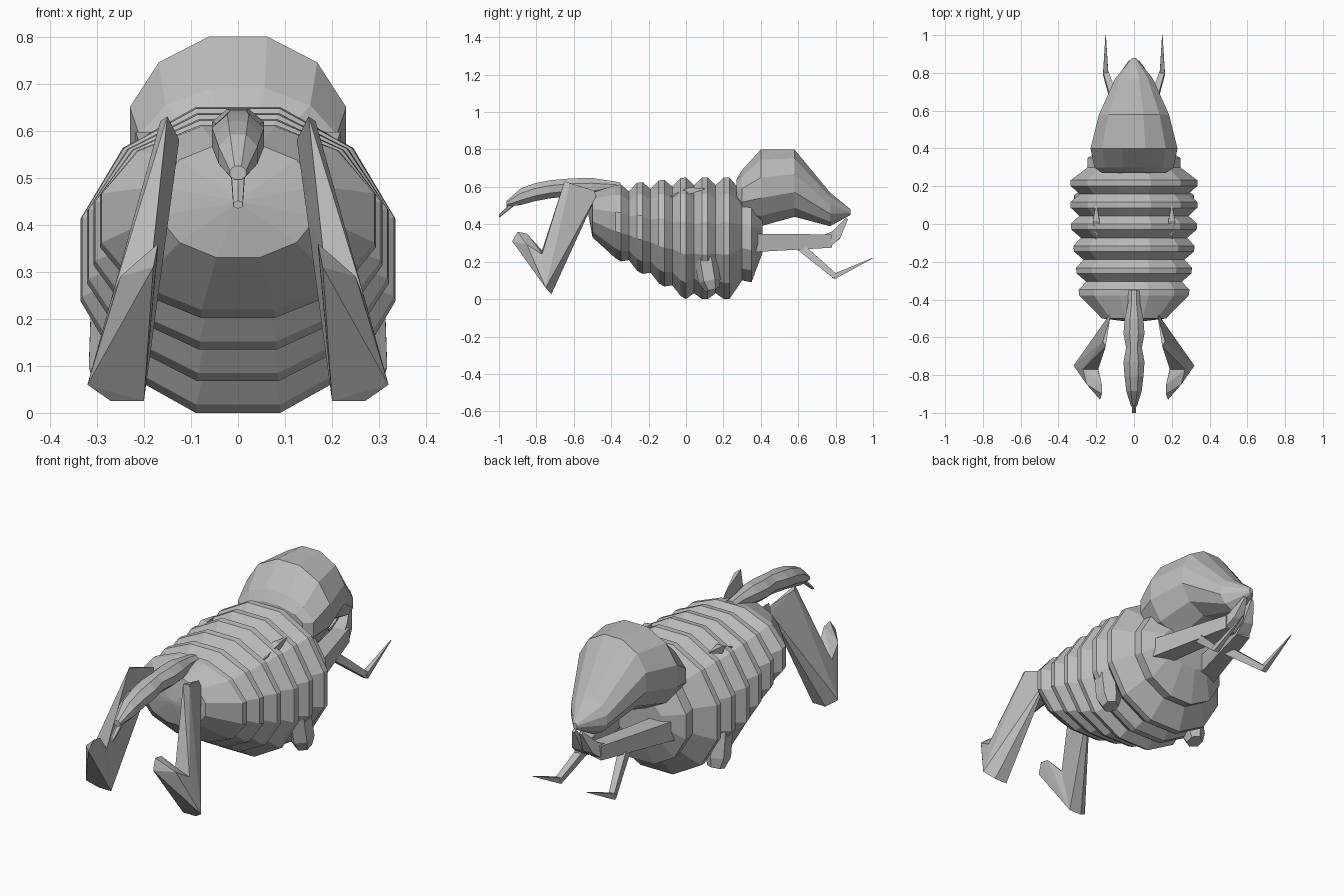
import bpy, bmesh
from math import sin, cos, pi
from mathutils import Vector

default_cube = bpy.data.objects.get("Cube")
if default_cube:
    bpy.data.objects.remove(default_cube)

# Single matte colour for the whole creature
shade = 0.5
colour = (shade, shade, shade, 1)
grey = bpy.data.materials.new("plain grey")
grey.use_nodes = True
grey.diffuse_color = colour
grey.node_tree.nodes["Principled BSDF"].inputs["Base Color"].default_value = colour


def finish(name, bm, mirrored):
    """Turn the bmesh into a named flat-shaded object, mirrored if paired."""
    bmesh.ops.recalc_face_normals(bm, faces=bm.faces)
    mesh = bpy.data.meshes.new(name)
    bm.to_mesh(mesh)
    bm.free()
    mesh.materials.append(grey)
    part = bpy.data.objects.new(name, mesh)
    bpy.context.collection.objects.link(part)
    if mirrored:
        part.modifiers.new("both sides", 'MIRROR')


def skin(name, outlines, mirrored):
    """Join equal outlines of points into a tube and close both ends."""
    bm = bmesh.new()
    rings = [[bm.verts.new(point) for point in outline] for outline in outlines]
    for near, far in zip(rings, rings[1:]):
        for i in range(len(near)):
            bm.faces.new((near[i - 1], near[i], far[i], far[i - 1]))
    bm.faces.new(rings[0])
    bm.faces.new(rings[-1])
    finish(name, bm, mirrored)


def circle(sides):
    """Cosine and sine of each corner, with a flat side on top."""
    angles = [2 * pi * (i + 0.5) / sides for i in range(sides)]
    return [(cos(a), sin(a)) for a in angles]


def loft(name, sections, sides):
    """Central part along y; each section is (y, half width, bottom, top)."""
    grow = 1 / cos(pi / sides)
    outlines = []
    for y, width, bottom, top in sections:
        middle = (top + bottom) / 2
        height = (top - bottom) / 2
        outlines.append([(width * grow * c, y, middle + height * grow * s)
                         for c, s in circle(sides)])
    skin(name, outlines, False)


def limb(name, sides, *joints):
    """Paired tapering tube; each joint is (x, y, z, radius)."""
    centres = [Vector(joint[:3]) for joint in joints]
    outlines = []
    for k, centre in enumerate(centres):
        ahead = centres[min(k + 1, len(centres) - 1)]
        behind = centres[max(k - 1, 0)]
        along = (ahead - behind).normalized()
        across = Vector((1, 0, 0))
        across = (across - along * along.x).normalized()
        upward = across.cross(along)
        radius = joints[k][-1]
        outlines.append([centre + radius * (across * c + upward * s)
                         for c, s in circle(sides)])
    skin(name, outlines, True)


def hull(name, corners):
    """Paired angular part wrapped around its corner points."""
    bm = bmesh.new()
    for corner in corners:
        bm.verts.new(corner)
    bmesh.ops.convex_hull(bm, input=bm.verts)
    loose = [vert for vert in bm.verts if not vert.link_faces]
    bmesh.ops.delete(bm, geom=loose, context='VERTS')
    finish(name, bm, True)


def body_section(y, groove):
    """Body outline that shrinks toward the rear, pulled in at a groove."""
    behind = max(0, -y)
    sink = behind * 0.12 + groove
    return (y, 0.335 - sink, behind * 0.58 + groove * 0.7, 0.65 - sink * 0.9)


# Body: rounded rear, six flat-topped ridges with grooves between, then neck
ridge_count = 6
spacing = 0.116
lip = 0.015
body = [(-0.52, 0.01, 0.44, 0.46), (-0.5, 0.17, 0.33, 0.57)]
for ridge in range(ridge_count):
    y = (ridge - 3) * spacing - lip
    body.append(body_section(y - lip, 0))
    body.append(body_section(y + lip, 0))
    if ridge < ridge_count - 1:
        body.append(body_section(y + spacing / 2, 0.045))
body += [(0.3, 0.245, 0.1, 0.57), (0.35, 0.245, 0.09, 0.56), (0.41, 0.15, 0.25, 0.45)]
loft("body", body, 12)

# Head: broad skull narrowing to a beak
loft("head", [(0.27, 0.17, 0.5, 0.64), (0.3, 0.21, 0.42, 0.69),
              (0.4, 0.23, 0.39, 0.8), (0.58, 0.185, 0.44, 0.8),
              (0.77, 0.1, 0.39, 0.57), (0.88, 0.01, 0.45, 0.48)], 12)

# Tail: drooping tube with two gentle swellings
tail = []
tail_steps = 8
for step in range(tail_steps + 1):
    t = step / tail_steps
    taper = min(1, 0.5 + 2 * t, 0.3 + 5 * (1 - t))
    width = taper * (0.05 + 0.008 * cos(2 * pi * (3 * t - 1)))
    height = taper * 0.048
    middle = 0.6 - 0.09 * t ** 4
    tail.append((-0.35 - 0.61 * t, width, middle - height, middle + height))
loft("tail", tail, 8)
loft("sting", [(-0.92, 0.015, 0.5, 0.53), (-1, 0.01, 0.435, 0.45)], 6)

# Hind legs: wedge thigh and upturned foot sharing the knee and shin corners
knee = [(0.2, -0.72, 0.025), (0.27, -0.72, 0.025), (0.32, -0.75, 0.06)]
shin = [(0.19, -0.77, 0.26), (0.27, -0.77, 0.24)]
hip = [(0.15, -0.65, 0.63), (0.165, -0.62, 0.62), (0.125, -0.49, 0.58), (0.13, -0.48, 0.55)]
toes = [(0.17, -0.9, 0.36), (0.17, -0.85, 0.35), (0.18, -0.93, 0.31), (0.25, -0.85, 0.29)]
hull("thigh", hip + shin + knee)
hull("hind_foot", toes + shin + knee)

# Arms: reach forward, meet under the beak and turn up
limb("arm", 4, (0.15, 0.34, 0.3, 0.07), (0.04, 0.77, 0.31, 0.05))
limb("hand", 4, (0.04, 0.75, 0.31, 0.05), (0.03, 0.8, 0.34, 0.04), (0.02, 0.86, 0.43, 0.01))

# Forelegs: thin shanks with long pointed claws
limb("foreleg", 4, (0.09, 0.61, 0.28, 0.03), (0.15, 0.8, 0.12, 0.02))
limb("claw", 4, (0.15, 0.79, 0.12, 0.02), (0.15, 1, 0.22, 0.002))

# Belly stubs and small fins on the back
limb("belly_stub", 6, (0.26, 0.1, 0.25, 0.06), (0.265, 0.125, 0.1, 0.06), (0.265, 0.14, 0.05, 0.04))
limb("back_fin", 4, (0.2, -0.08, 0.55, 0.003), (0.2, 0.02, 0.58, 0.025), (0.2, 0.1, 0.59, 0.003))
